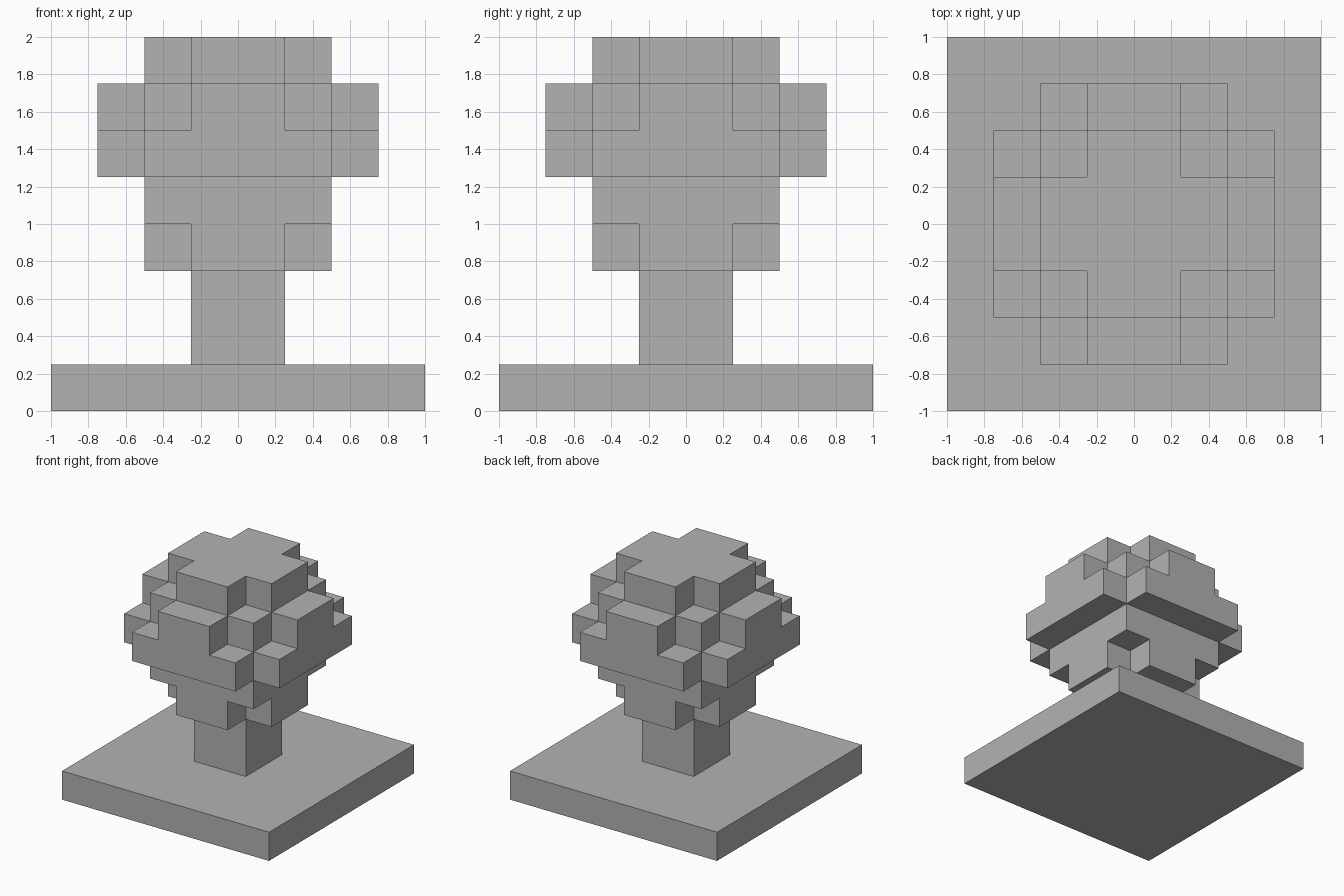
import bpy
import bmesh
from mathutils import Vector

UNIT = 0.25  # edge of one block

cube = bpy.data.objects.get("Cube")
if cube:
    bpy.data.objects.remove(cube, do_unlink=True)

grey = bpy.data.materials.new("plain_grey")
grey.use_nodes = True
colour = (0.448, 0.448, 0.448, 1)
grey.diffuse_color = colour
grey.node_tree.nodes["Principled BSDF"].inputs["Base Color"].default_value = colour


def square(half):
    return [(half, half)]


def cross(long, short):
    return [(long, short), (short, long)]


def build_blocks(name, bottom, layers):
    """Stack layers of centred rectangles (half sizes in blocks) into one closed shell."""
    filled = {(x, y, bottom + level)
              for level, rects in enumerate(layers)
              for hx, hy in rects
              for x in range(-hx, hx)
              for y in range(-hy, hy)}
    bm = bmesh.new()
    for cell in filled:
        centre = Vector(cell) + Vector((0.5, 0.5, 0.5))
        for axis in range(3):
            for sign in (-1, 1):
                neighbour = list(cell)
                neighbour[axis] += sign
                if tuple(neighbour) in filled:
                    continue
                # Outward face made from the two other axes
                n, u, v = Vector(), Vector(), Vector()
                n[axis] = sign / 2
                u[(axis + 1) % 3] = 0.5
                v[(axis + 2) % 3] = sign / 2
                mid = centre + n
                corners = (mid - u - v, mid + u - v, mid + u + v, mid - u + v)
                bm.faces.new([bm.verts.new(c * UNIT) for c in corners])
    # Weld the blocks and merge coplanar faces
    bmesh.ops.remove_doubles(bm, verts=bm.verts[:], dist=0.001)
    bmesh.ops.dissolve_limit(bm, angle_limit=0.01, verts=bm.verts[:], edges=bm.edges[:])
    mesh = bpy.data.meshes.new(name)
    bm.to_mesh(mesh)
    bm.free()
    mesh.materials.append(grey)
    obj = bpy.data.objects.new(name, mesh)
    bpy.context.collection.objects.link(obj)
    return obj


# Ground slab and trunk
build_blocks("base_slab", 0, [square(4)])
build_blocks("trunk", 1, [square(1)] * 2)

# Stepped crown, from the lowest layer up
build_blocks("crown", 3, [
    cross(2, 1),
    square(2),
    cross(3, 2),
    cross(3, 1) + square(2),
    cross(2, 1),
])
